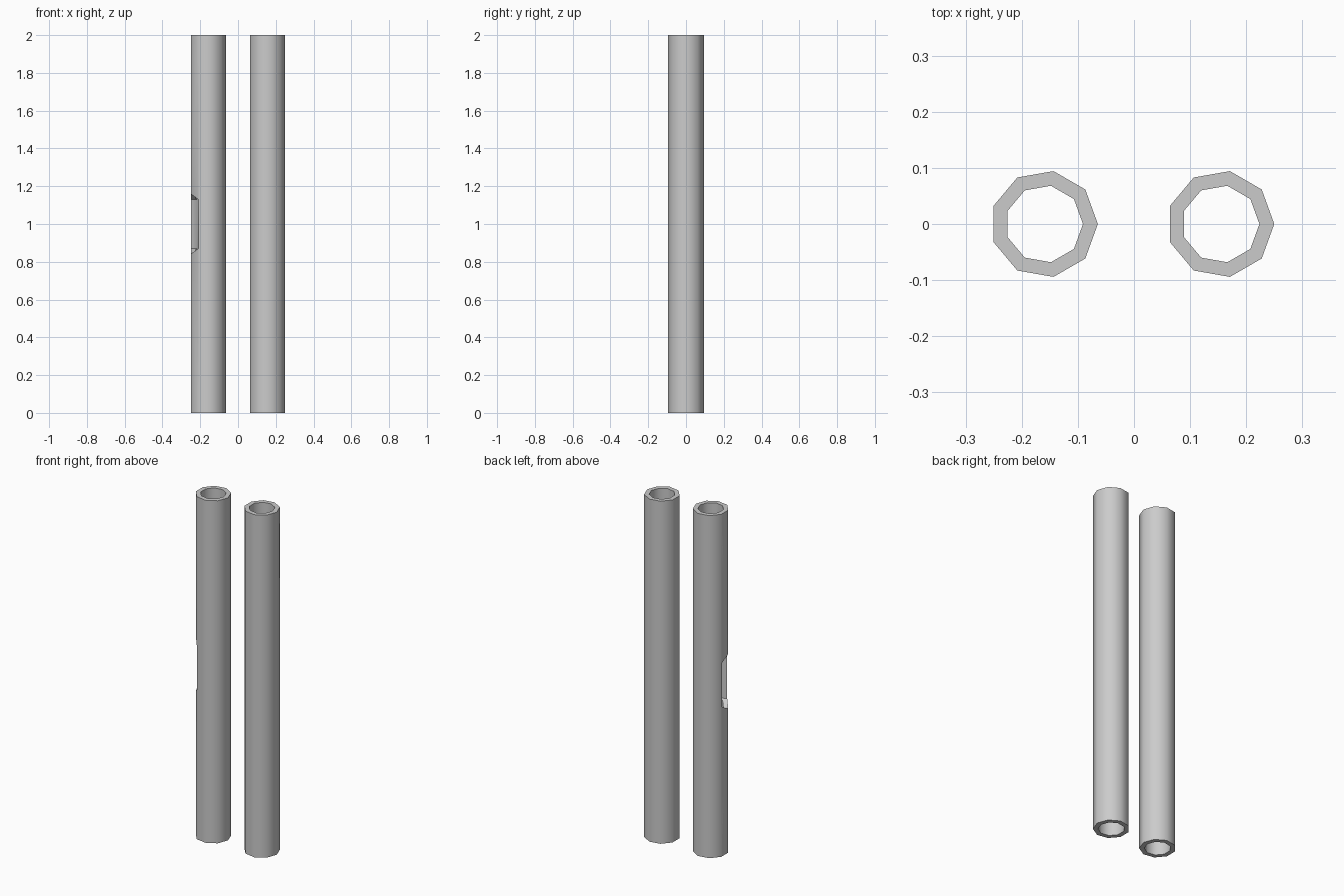
import bpy, bmesh
from math import cos, sin, radians

if "Cube" in bpy.data.objects:
    bpy.data.objects.remove(bpy.data.objects["Cube"])

SIDES, R_OUT, R_IN, HEIGHT = 9, 0.0957, 0.0692, 2.0


def make_object(name, bm, location):
    bmesh.ops.recalc_face_normals(bm, faces=bm.faces)
    mesh = bpy.data.meshes.new(name)
    bm.to_mesh(mesh)
    bm.free()
    obj = bpy.data.objects.new(name, mesh)
    obj.location = location
    bpy.context.collection.objects.link(obj)
    return obj


def tube(name, x):
    # Nine-sided pipe wall with open bore
    bm = bmesh.new()
    section = [(R_OUT, 0), (R_OUT, HEIGHT), (R_IN, HEIGHT), (R_IN, 0)]
    loops = []
    for i in range(SIDES):
        a = radians(360 * i / SIDES)
        loops.append([bm.verts.new((r * cos(a), r * sin(a), z)) for r, z in section])
    for i in range(SIDES):
        a, b = loops[i], loops[(i + 1) % SIDES]
        for k in range(4):
            n = (k + 1) % 4
            bm.faces.new((a[k], b[k], b[n], a[n]))
    return make_object(name, bm, (x, 0, 0))


def slot_cutter(x):
    # Pointed slot profile pushed radially through one side of the wall
    profile = [(-0.052, 0.87), (0, 0.84), (0.058, 0.87),
               (0.058, 1.13), (0, 1.16), (-0.052, 1.13)]
    a = radians(200)
    bm = bmesh.new()
    rings = [[bm.verts.new((d * cos(a) - t * sin(a), d * sin(a) + t * cos(a), z))
              for t, z in profile] for d in (0.02, 0.15)]
    bm.faces.new(rings[0])
    bm.faces.new(rings[1])
    for i in range(6):
        j = (i + 1) % 6
        bm.faces.new((rings[0][i], rings[0][j], rings[1][j], rings[1][i]))
    return make_object("slot_cutter", bm, (x, 0, 0))


left = tube("left_tube", -0.25 + R_OUT * cos(radians(20)))
right = tube("right_tube", 0.25 - R_OUT)

# Slot in the outer front side of the left tube
cutter = slot_cutter(left.location.x)
mod = left.modifiers.new("slot", 'BOOLEAN')
mod.operation = 'DIFFERENCE'
mod.solver = 'EXACT'
mod.object = cutter
bpy.context.view_layer.update()
bpy.context.view_layer.objects.active = left
left.select_set(True)
bpy.ops.object.modifier_apply(modifier=mod.name)
bpy.data.objects.remove(cutter)

# Smooth walls, sharp rims
right.select_set(True)
bpy.ops.object.shade_smooth_by_angle(angle=radians(45))
